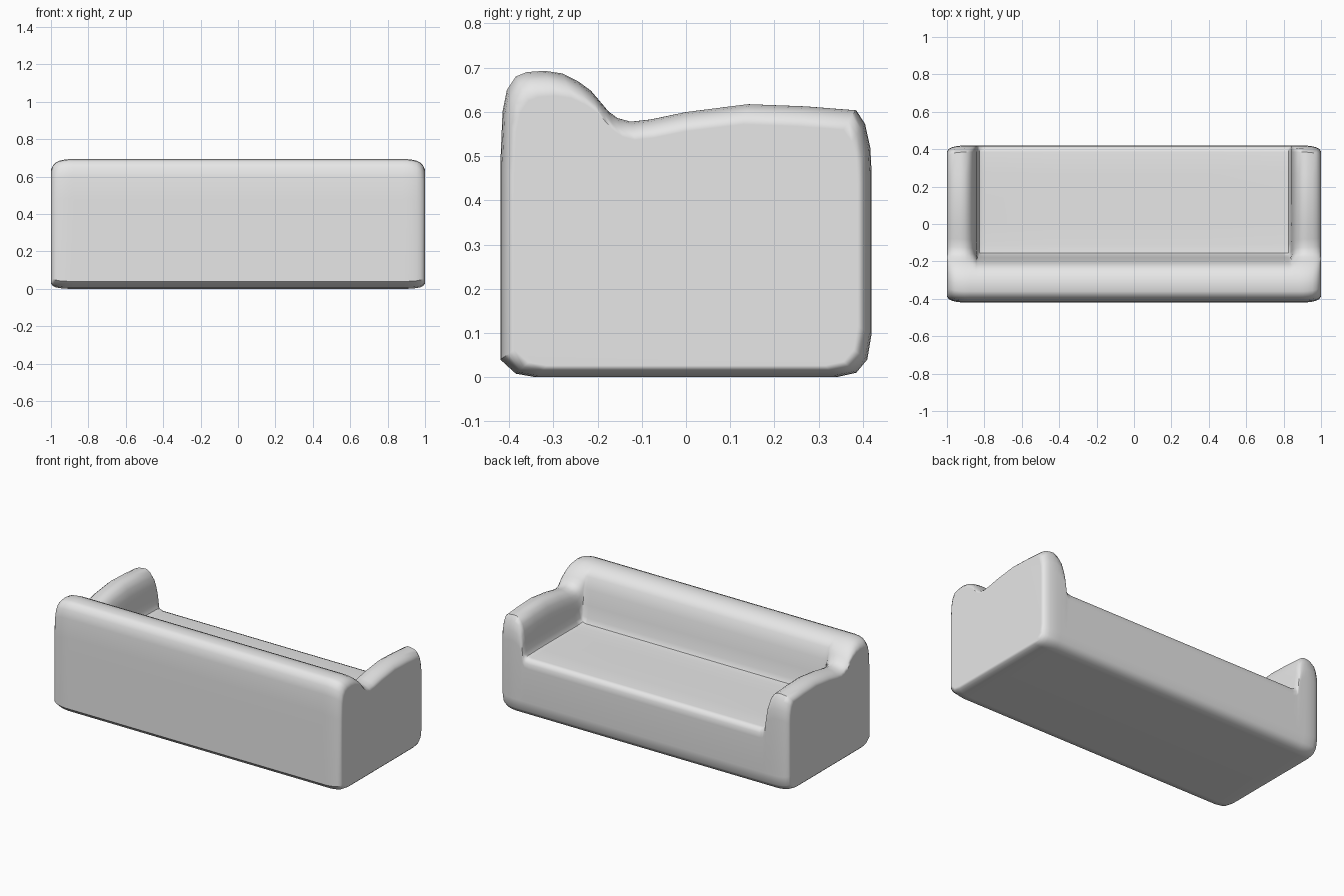
import bpy
import bmesh

cube = bpy.data.objects.get("Cube")
if cube:
    bpy.data.objects.remove(cube, do_unlink=True)

# Soft grey upholstery
fabric = bpy.data.materials.new("grey_fabric")
fabric.use_nodes = True
grey = (0.8, 0.8, 0.8, 1)
fabric.diffuse_color = grey
fabric.node_tree.nodes["Principled BSDF"].inputs["Base Color"].default_value = grey

# Side profiles as (y, z): the shell shared by every section ...
underside_and_back = [
    (0.42, 0.1), (0.41, 0.04), (0.385, 0.01), (0.34, 0),
    (-0.34, 0), (-0.385, 0.008), (-0.42, 0.04),
    (-0.42, 0.48), (-0.415, 0.6), (-0.405, 0.65), (-0.385, 0.68),
    (-0.36, 0.69), (-0.32, 0.693), (-0.28, 0.687), (-0.245, 0.67),
]
# ... and the upper run, once through the seat and once through an arm
seat_run = [
    (-0.215, 0.64), (-0.195, 0.57), (-0.18, 0.48), (-0.17, 0.405),
    (-0.155, 0.375), (-0.11, 0.37), (0, 0.37), (0.14, 0.37),
    (0.27, 0.37), (0.385, 0.368), (0.405, 0.36), (0.417, 0.34), (0.42, 0.31),
]
arm_run = [
    (-0.215, 0.648), (-0.195, 0.625), (-0.175, 0.602), (-0.155, 0.588),
    (-0.125, 0.58), (-0.08, 0.585), (0, 0.602), (0.14, 0.62),
    (0.27, 0.615), (0.385, 0.606), (0.405, 0.575), (0.417, 0.52), (0.42, 0.46),
]

# Sections from the seat outwards: x, arm height factor, edge rounding
half = [
    (0.4, 0, 0), (0.8, 0, 0), (0.825, 0.03, 0), (0.838, 0.14, 0),
    (0.843, 0.4, 0), (0.85, 0.65, 0), (0.862, 0.82, 0),
    (0.88, 0.93, 0), (0.905, 0.99, 0), (0.93, 1, 0.004),
    (0.955, 1, 0.011), (0.975, 1, 0.024), (0.99, 1, 0.045), (1, 1, 0.075),
]
sections = [(-x, a, r) for x, a, r in reversed(half)] + half


def section_points(x, arm, rounding):
    """Blend seat into arm, then draw the section in towards its middle."""
    run = [(s[0] + (t[0] - s[0]) * arm, s[1] + (t[1] - s[1]) * arm)
           for s, t in zip(seat_run, arm_run)]
    mid = 0.22
    return [(x, y * (1 - rounding), mid + (z - mid) * (1 - 1.6 * rounding))
            for y, z in underside_and_back + run]


# Loft the one-piece sofa body along x
bm = bmesh.new()
rings = [[bm.verts.new(p) for p in section_points(*s)] for s in sections]
count = len(rings[0])
for left, right in zip(rings, rings[1:]):
    for i in range(count):
        j = (i + 1) % count
        bm.faces.new((left[i], left[j], right[j], right[i]))
bm.faces.new(rings[0])
bm.faces.new(rings[-1])
bmesh.ops.recalc_face_normals(bm, faces=bm.faces)
mesh = bpy.data.meshes.new("sofa_body")
bm.to_mesh(mesh)
bm.free()

sofa = bpy.data.objects.new("sofa_body", mesh)
mesh.materials.append(fabric)
bpy.context.collection.objects.link(sofa)

# Soft upholstery shading with crisp folds
bpy.ops.object.select_all(action="DESELECT")
sofa.select_set(True)
bpy.context.view_layer.objects.active = sofa
bpy.ops.object.shade_smooth_by_angle(angle=0.7)
weighted = sofa.modifiers.new("flat_panels", "WEIGHTED_NORMAL")
weighted.keep_sharp = True
